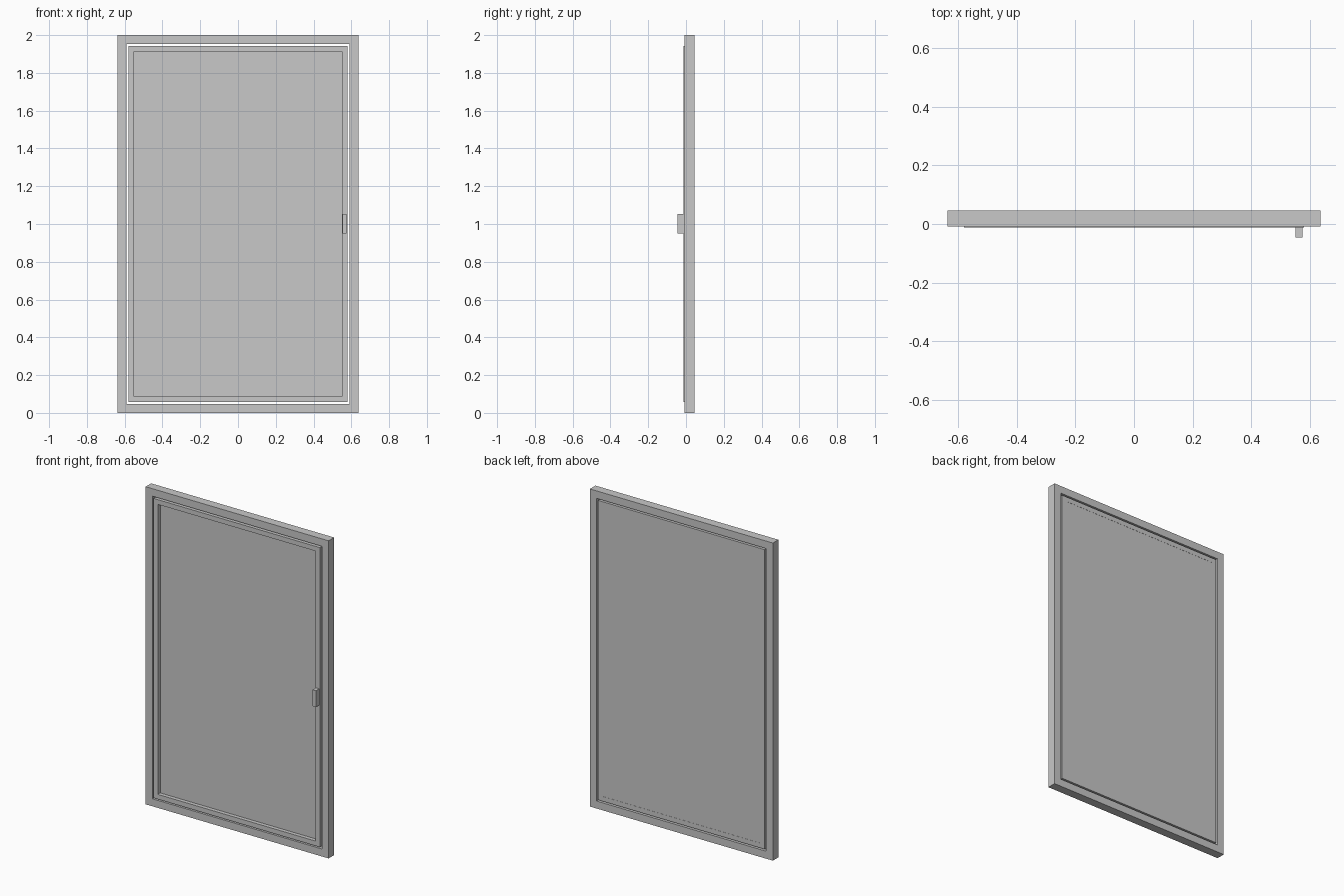
import bpy
import bmesh

cube = bpy.data.objects.get("Cube")
if cube:
    bpy.data.objects.remove(cube)

# One plain grey for every part
grey = bpy.data.materials.new("light_grey")
grey.use_nodes = True
colour = (0.58, 0.58, 0.58, 1)
grey.diffuse_color = colour
grey.node_tree.nodes["Principled BSDF"].inputs["Base Color"].default_value = colour

HALF_W, HEIGHT = 0.637, 2.0
BACK = 0.046


def finish(name, bm):
    bmesh.ops.recalc_face_normals(bm, faces=bm.faces)
    mesh = bpy.data.meshes.new(name)
    bm.to_mesh(mesh)
    bm.free()
    mesh.materials.append(grey)
    obj = bpy.data.objects.new(name, mesh)
    bpy.context.collection.objects.link(obj)
    return obj


def corners(bm, inset, y):
    """Rectangle of vertices set in from the outer outline."""
    w, lo, hi = HALF_W - inset, inset, HEIGHT - inset
    return [bm.verts.new((x, y, z)) for x, z in ((-w, lo), (w, lo), (w, hi), (-w, hi))]


def ring(name, outer, inner, front, back):
    """Rectangular frame with mitred corners."""
    bm = bmesh.new()
    loops = [corners(bm, i, y) for i, y in
             ((outer, front), (inner, front), (inner, back), (outer, back))]
    for a, b in zip(loops, loops[1:] + loops[:1]):
        for i in range(4):
            j = (i + 1) % 4
            bm.faces.new((a[i], a[j], b[j], b[i]))
    return finish(name, bm)


def box(name, x, y, z):
    bm = bmesh.new()
    bmesh.ops.create_cube(bm, size=1)
    for v in bm.verts:
        v.co = [r[0] if c < 0 else r[1] for c, r in zip(v.co, (x, y, z))]
    return finish(name, bm)


# Fixed surround, then the opening sash with a narrow gap around it
SASH_FRONT, SASH_INNER = -0.0125, 0.087
ring("outer_frame", 0.047, 0.0, -0.009, BACK)
ring("sash_frame", 0.057, SASH_INNER, SASH_FRONT, BACK)

# Panel recessed at the front, almost flush at the back
panel_w = HALF_W - SASH_INNER
box("panel", (-panel_w, panel_w), (0.012, BACK - 0.001),
    (SASH_INNER, HEIGHT - SASH_INNER))

# Small upright handle on the sash
box("handle", (0.552, 0.575), (-0.046, SASH_FRONT), (0.95, 1.053))
